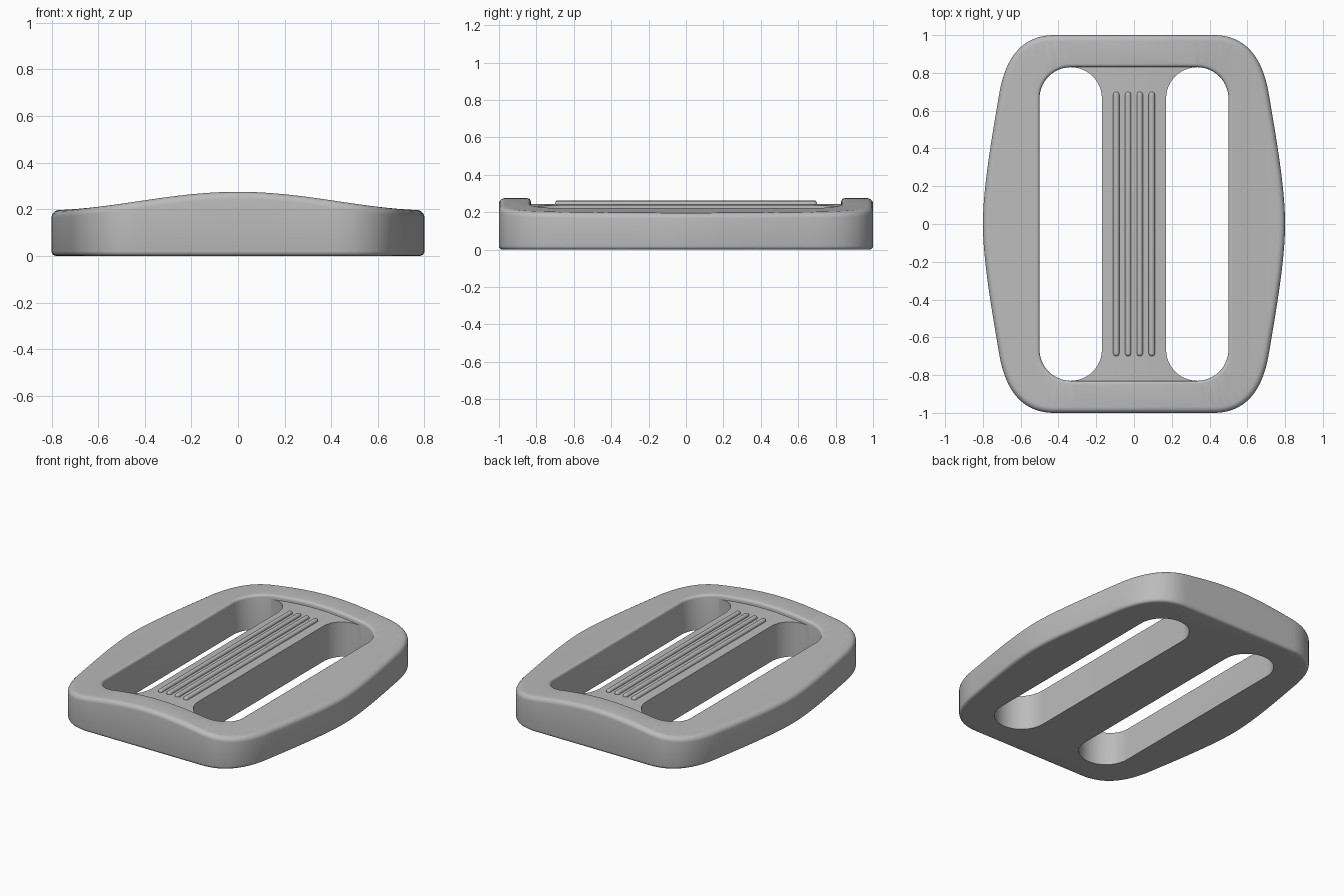
import bpy, bmesh, math
from mathutils import Vector
from mathutils.geometry import interpolate_bezier

if "Cube" in bpy.data.objects:
    bpy.data.objects.remove(bpy.data.objects["Cube"])

grey = bpy.data.materials.new("grey plastic")
grey.diffuse_color = (0.5, 0.5, 0.5, 1)
grey.use_nodes = True
grey.node_tree.nodes["Principled BSDF"].inputs["Base Color"].default_value = grey.diffuse_color


def crown(x):
    """Height of the arched top surface."""
    return 0.195 + 0.04 * (1 + math.cos(math.pi * x / 0.85))


def arc(cx, cy, r, a0, a1, n=14):
    return [(cx + r * math.cos(math.radians(a0 + (a1 - a0) * i / n)),
             cy + r * math.sin(math.radians(a0 + (a1 - a0) * i / n))) for i in range(n + 1)]


def mirror_quarter(q):
    """Counter-clockwise loop from its first-quadrant part."""
    pts = q + [(-x, y) for x, y in reversed(q)]
    pts += [(-x, -y) for x, y in q] + [(x, -y) for x, y in reversed(q)]
    pts = [Vector(p) for p in pts]
    return [p for i, p in enumerate(pts) if (p - pts[i - 1]).length > 1e-5]


def inset(loop, d):
    out = []
    for i, p in enumerate(loop):
        t = (loop[(i + 1) % len(loop)] - loop[i - 1]).normalized()
        out.append(p - Vector((t.y, -t.x)) * d)
    return out


def wall(bm, loop, levels):
    """Stack inset rings; return the bottom and top edge loops."""
    rings = [[bm.verts.new((p.x, p.y, z)) for p in inset(loop, d)] for d, z in levels]
    n = len(loop)
    for a, b in zip(rings, rings[1:]):
        for i in range(n):
            bm.faces.new((a[i], a[(i + 1) % n], b[(i + 1) % n], b[i]))
    return [[bm.edges.get((r[i], r[(i + 1) % n])) for i in range(n)]
            for r in (rings[0], rings[-1])]


def solid(name, walls, top, arched=True, x_shift=0.0):
    """Closed solid from walls, with its top bent to the crown."""
    bm = bmesh.new()
    caps = [wall(bm, loop, levels) for loop, levels in walls]
    for k in (0, 1):
        bmesh.ops.triangle_fill(bm, use_beauty=True, edges=[e for c in caps for e in c[k]])
    if arched:
        for i in range(-19, 20):
            bmesh.ops.bisect_plane(bm, geom=bm.verts[:] + bm.edges[:] + bm.faces[:],
                                   plane_co=(i * 0.04, 0, 0), plane_no=(1, 0, 0))
    for v in bm.verts:
        v.co.x += x_shift
        if v.co.z > 0.12:
            v.co.z += crown(v.co.x) - crown(0)
    bmesh.ops.recalc_face_normals(bm, faces=bm.faces[:])
    me = bpy.data.meshes.new(name)
    bm.to_mesh(me)
    bm.free()
    me.materials.append(grey)
    ob = bpy.data.objects.new(name, me)
    bpy.context.collection.objects.link(ob)
    bpy.ops.object.select_all(action='DESELECT')
    ob.select_set(True)
    bpy.context.view_layer.objects.active = ob
    bpy.ops.object.shade_smooth_by_angle(angle=math.radians(32))
    return ob


def rounded(r, z, n=5):
    """Levels of a rounded upper edge of radius r ending at height z."""
    return [(r * (1 - math.cos(a)), z - r + r * math.sin(a))
            for a in (math.pi / 2 * i / n for i in range(n + 1))]


TOP = crown(0)

# Frame: bulging outline with one rounded opening
side = interpolate_bezier(Vector((0.8, 0)), Vector((0.8, 0.2)),
                          Vector((0.745, 0.5)), Vector((0.715, 0.68)), 16)
corner = interpolate_bezier(Vector((0.715, 0.68)), Vector((0.685, 0.87)),
                            Vector((0.6, 1.0)), Vector((0.42, 1.0)), 22)
outline = mirror_quarter([(p.x, p.y) for p in side + corner[1:]])
opening = mirror_quarter(arc(0.335, 0.665, 0.165, 0, 90))
foot = [(d, 0.02 - (z - TOP + 0.02)) for d, z in reversed(rounded(0.02, TOP, 4))]
solid("frame", [(outline, foot + rounded(0.03, TOP)),
                (opening, [(0, 0)] + [(-d, z) for d, z in rounded(0.018, TOP, 4)])], TOP)

# Centre bar: sunk below the frame, flaring into its ends
bar = mirror_quarter(arc(0.335, 0.665, 0.165, 180, 90) + [(0.335, 0.84)])
solid("centre_bar", [(bar, [(0, 0), (0, TOP - 0.03)])], TOP)

# Grip ribs along the bar
rib = mirror_quarter(arc(0, 0.684, 0.016, 0, 90, 6))
for i, x in enumerate((-0.094, -0.031, 0.031, 0.094)):
    solid(f"grip_rib_{i + 1}", [(rib, [(0, TOP - 0.04)] + rounded(0.0145, TOP - 0.012))],
          TOP, arched=False, x_shift=x)
